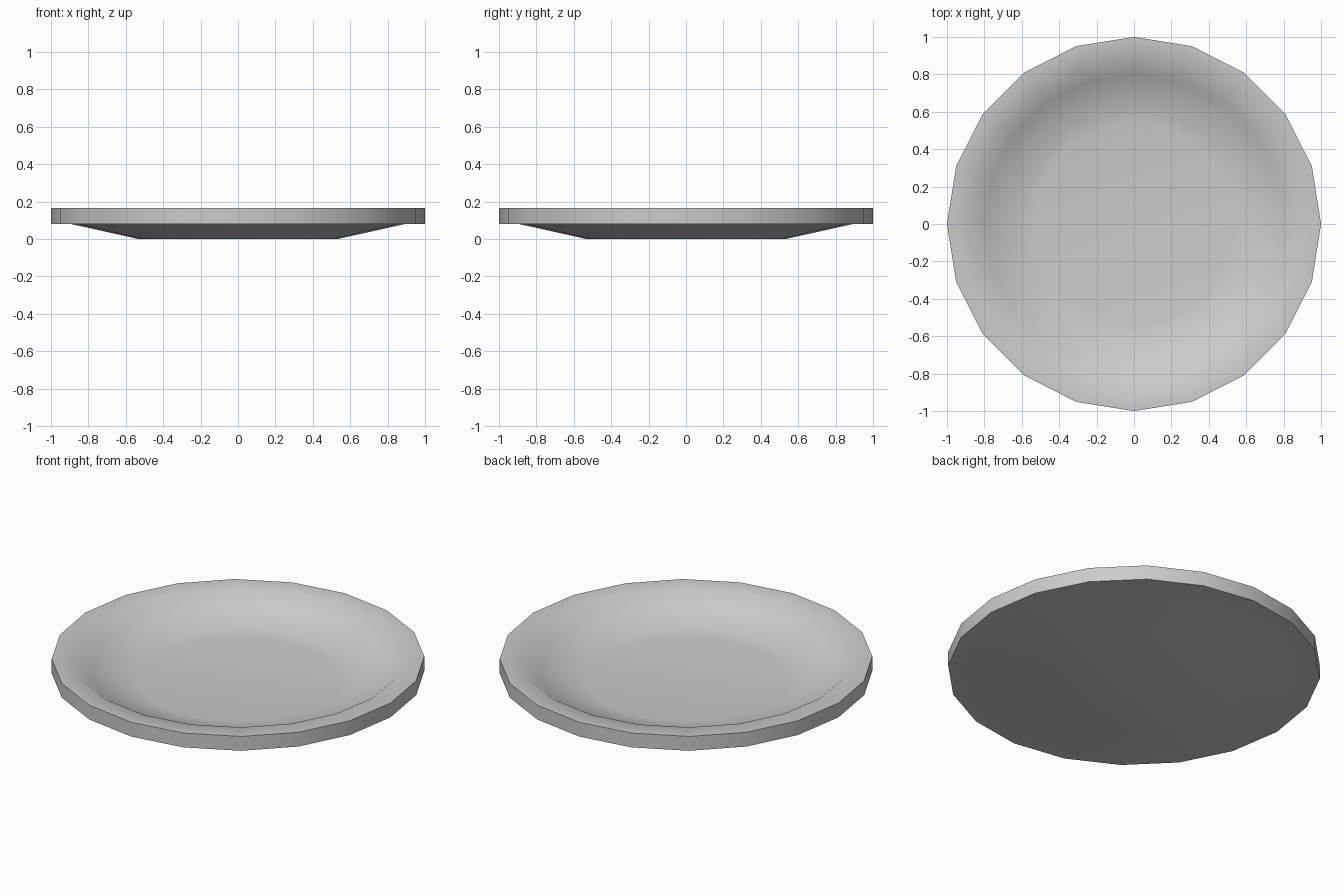
import bpy, bmesh, math

if "Cube" in bpy.data.objects:
    bpy.data.objects.remove(bpy.data.objects["Cube"])

SIDES = 20

# Plate cross-section (radius, height), from underside centre to inner floor
profile = [
    (0.53, 0.0), (0.89, 0.08), (1.0, 0.08), (1.0, 0.165),
    (0.885, 0.165), (0.80, 0.10), (0.60, 0.045), (0.54, 0.038),
]

bm = bmesh.new()
rings = []
for r, z in profile:
    rings.append([bm.verts.new((r * math.cos(2 * math.pi * i / SIDES),
                                r * math.sin(2 * math.pi * i / SIDES), z))
                  for i in range(SIDES)])

# Walls between neighbouring rings
for low, high in zip(rings, rings[1:]):
    for i in range(SIDES):
        j = (i + 1) % SIDES
        bm.faces.new((low[i], low[j], high[j], high[i]))

# Foot and floor discs
bm.faces.new(rings[0][::-1])
bm.faces.new(rings[-1])
bmesh.ops.recalc_face_normals(bm, faces=bm.faces)

mesh = bpy.data.meshes.new("plate")
bm.to_mesh(mesh)
bm.free()
plate = bpy.data.objects.new("plate", mesh)
bpy.context.collection.objects.link(plate)

# Smooth slopes, crisp outer rim
bpy.context.view_layer.objects.active = plate
plate.select_set(True)
bpy.ops.object.shade_smooth_by_angle(angle=math.radians(45))
